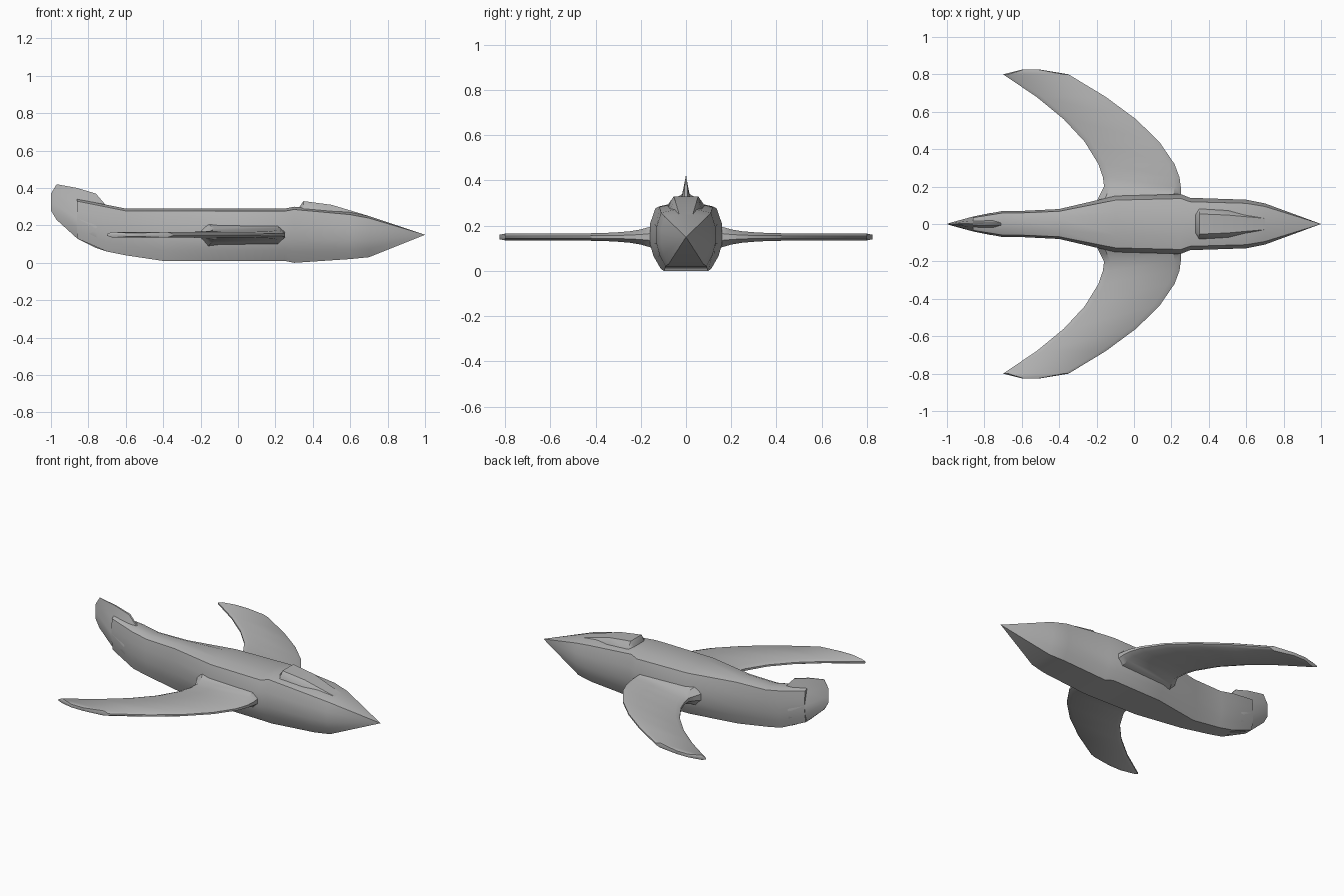
import bpy, bmesh, math

if "Cube" in bpy.data.objects:
    bpy.data.objects.remove(bpy.data.objects["Cube"], do_unlink=True)

grey = bpy.data.materials.new("plain grey")
grey.use_nodes = True
colour = (0.45, 0.45, 0.45, 1)
grey.diffuse_color = colour
grey.node_tree.nodes["Principled BSDF"].inputs["Base Color"].default_value = colour


def loft(name, rings):
    """Skin a row of equal rings and close both ends."""
    bm = bmesh.new()
    rows = [[bm.verts.new(point) for point in ring] for ring in rings]
    count = len(rows[0])
    for near, far in zip(rows, rows[1:]):
        for i in range(count):
            j = (i + 1) % count
            bm.faces.new((near[i], near[j], far[j], far[i]))
    bm.faces.new(rows[0])
    bm.faces.new(rows[-1])
    bmesh.ops.remove_doubles(bm, verts=bm.verts, dist=0.001)
    bmesh.ops.recalc_face_normals(bm, faces=bm.faces)
    mesh = bpy.data.meshes.new(name)
    bm.to_mesh(mesh)
    bm.free()
    mesh.materials.append(grey)
    obj = bpy.data.objects.new(name, mesh)
    bpy.context.collection.objects.link(obj)
    bpy.ops.object.select_all(action="DESELECT")
    bpy.context.view_layer.objects.active = obj
    obj.select_set(True)
    bpy.ops.object.shade_smooth_by_angle(angle=math.radians(35))


def hull(name, section, stations):
    """Loft a symmetric section, scaled at each station to (x, half width, bottom, top)."""
    rings = []
    for x, width, bottom, top in stations:
        half = [(width * across, bottom + (top - bottom) * up) for across, up in section]
        left = [(x, y, z) for y, z in half]
        right = [(x, -y, z) for y, z in reversed(half)]
        rings.append(left + right)
    loft(name, rings)


# Fuselage: flat floor, bowed sides, crisp shoulders, nearly flat deck
body_section = [(0.7, 0), (0.9, 0.2), (1, 0.4), (1, 0.7), (0.85, 0.95), (0.4, 1)]
hull("fuselage", body_section, [
    (-0.86, 0.04, 0.13, 0.34),
    (-0.7, 0.07, 0.06, 0.31),
    (-0.6, 0.07, 0.04, 0.29),
    (-0.4, 0.08, 0.01, 0.29),
    (-0.1, 0.15, 0.01, 0.29),
    (0.25, 0.16, 0.01, 0.29),
    (0.3, 0.14, 0, 0.3),
    (0.6, 0.13, 0.02, 0.27),
    (0.7, 0.11, 0.03, 0.25),
    (1, 0, 0.15, 0.15),
])

# Upswept tail fin, thinning to a blade along its top
fin_section = [(0.4, 0), (0.9, 0.2), (1, 0.4), (0.5, 0.7), (0.1, 1)]
hull("tail_fin", fin_section, [
    (-1, 0, 0.28, 0.37),
    (-0.97, 0.01, 0.23, 0.42),
    (-0.86, 0.04, 0.13, 0.4),
    (-0.76, 0.06, 0.08, 0.37),
    (-0.7, 0.06, 0.06, 0.3),
])

# Canopy blister with a steep rear edge, fading into the nose
canopy_section = [(1, 0), (0.9, 0.7), (0.6, 1)]
hull("canopy", canopy_section, [
    (0.33, 0.08, 0.2, 0.3),
    (0.35, 0.09, 0.2, 0.33),
    (0.5, 0.08, 0.2, 0.31),
    (0.7, 0.05, 0.2, 0.25),
])


def wing_ring(y, lead, trail, thick):
    """Flat plate section with bevelled leading and trailing edges."""
    bevel = (lead - trail) / 12
    upper = [(lead, thick / 3), (lead - bevel, thick),
             (trail + bevel, thick), (trail, thick / 3)]
    middle = 0.15
    return ([(x, y, middle + z) for x, z in upper]
            + [(x, y, middle - z) for x, z in reversed(upper)])


def wing(name, side):
    """Crescent wing whose sweep grows outward and whose root flares."""
    root, tip = 0.2, 0.8
    rings = []
    for span in (0.12, 0.16, root, 0.25, 0.32, 0.44, 0.56, 0.68, tip):
        sweep = max(0, (span - root) / (tip - root)) ** 1.8
        fillet = max(0, root - span) / 2
        flare = math.exp((0.16 - span) * 12)
        rings.append(wing_ring(side * span, 0.25 - 0.6 * sweep,
                               -0.16 - fillet - 0.54 * sweep, 0.015 + 0.03 * flare))
    # Shallow rounded tip
    rings.append(wing_ring(side * (tip + 0.025), -0.5, -0.6, 0.01))
    loft(name, rings)


wing("left_wing", 1)
wing("right_wing", -1)
